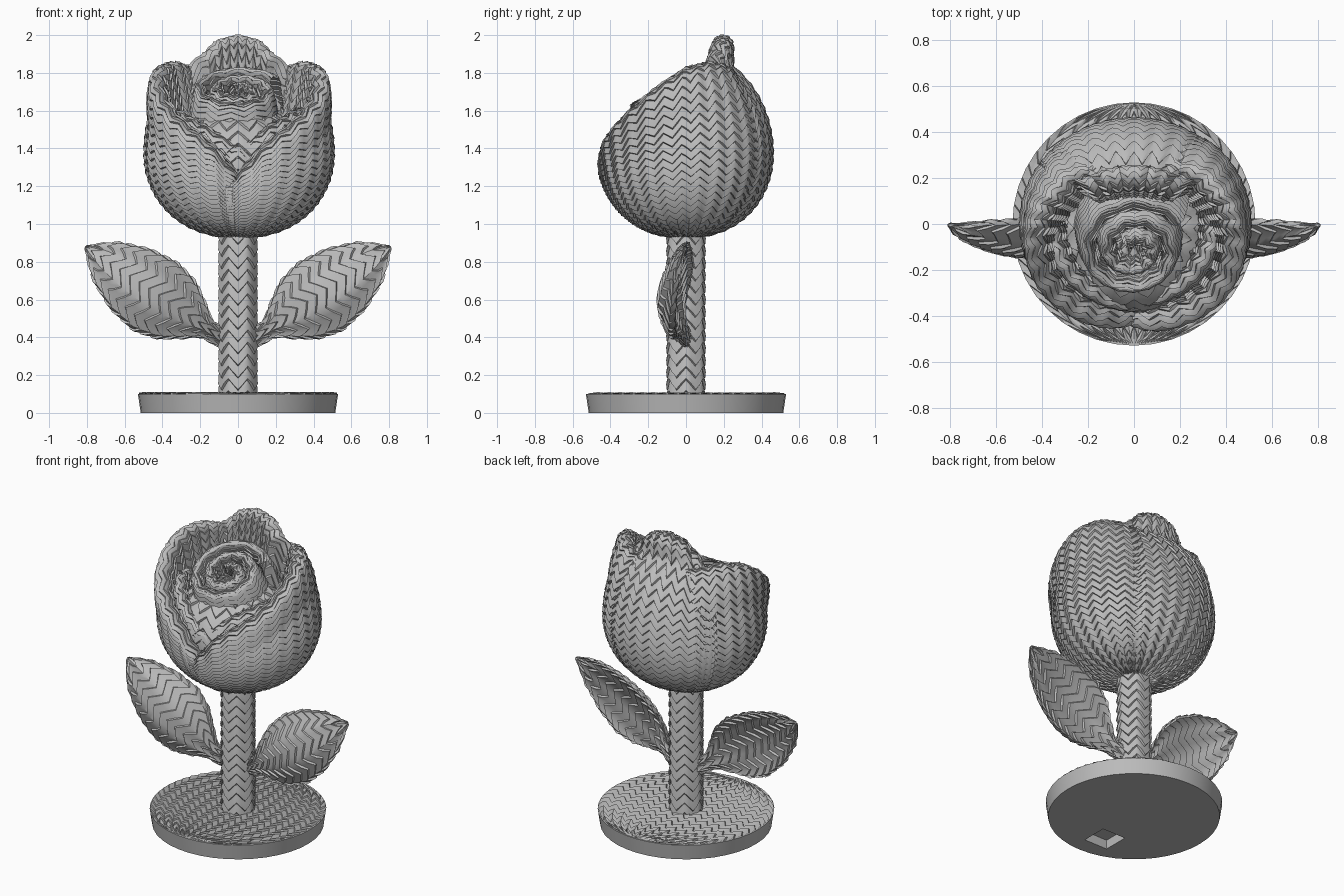
import bpy, bmesh
from math import sin, cos, pi, sqrt, radians
from mathutils import Vector

cube = bpy.data.objects.get("Cube")
if cube:
    bpy.data.objects.remove(cube)

yarn = bpy.data.materials.new("grey yarn")
yarn.use_nodes = True
GREY = (0.5, 0.5, 0.5, 1)
yarn.diffuse_color = GREY
yarn.node_tree.nodes["Principled BSDF"].inputs["Base Color"].default_value = GREY


def finish(name, bm, angle=30):
    mesh = bpy.data.meshes.new(name)
    bm.to_mesh(mesh)
    bm.free()
    mesh.materials.append(yarn)
    ob = bpy.data.objects.new(name, mesh)
    bpy.context.collection.objects.link(ob)
    bpy.ops.object.select_all(action='DESELECT')
    ob.select_set(True)
    bpy.context.view_layer.objects.active = ob
    bpy.ops.object.shade_smooth_by_angle(angle=radians(angle))
    return ob


def lerp(points, t):
    """Piecewise linear lookup in (position, value) pairs."""
    if t <= points[0][0]:
        return points[0][1]
    for (a, p), (b, q) in zip(points, points[1:]):
        if t <= b:
            return p + (q - p) * (t - a) / (b - a)
    return points[-1][1]


def knit(name, f, cols, rows, amp=0.014):
    """Grid over f(u, v) whose rows zigzag into V stitches with raised lower edges."""
    bm = bmesh.new()
    grid = []
    e = 0.002
    for j in range(-3, rows * 3 + 4):
        line = []
        for i in range(cols * 4 + 1):
            u = i / (cols * 4)
            side = abs(i % 4 - 2) / 2
            raw = (j // 3 + (0, 0.5, 0.88)[j % 3] + 0.9 * (side - 0.5)) / rows
            v = min(max(raw, 0), 1)
            p = f(u, v)
            du = f(min(u + e, 1), v) - f(max(u - e, 0), v)
            dv = f(u, min(v + e, 1)) - f(u, max(v - e, 0))
            h = amp * (0.6, 0.1, -0.4)[j % 3] * (1 if side == 0.5 else 0.5)
            if raw == v:
                p = p + du.cross(dv).normalized() * h
            line.append(bm.verts.new(p))
        grid.append(line)
    for a, b in zip(grid, grid[1:]):
        for i in range(cols * 4):
            bm.faces.new((a[i], a[i + 1], b[i + 1], b[i]))
    bmesh.ops.remove_doubles(bm, verts=bm.verts, dist=0.0005)
    return finish(name, bm)


# Round base with a square pocket underneath
bm = bmesh.new()
bmesh.ops.create_cone(bm, cap_ends=True, segments=40, radius1=0.515, radius2=0.53, depth=0.1)
bmesh.ops.translate(bm, verts=bm.verts, vec=(0, 0, 0.05))
base = finish("base", bm)
bm = bmesh.new()
bmesh.ops.create_cube(bm, size=1)
bmesh.ops.scale(bm, verts=bm.verts, vec=(0.17, 0.17, 0.12))
bmesh.ops.translate(bm, verts=bm.verts, vec=(-0.04, -0.32, 0))
pocket = finish("pocket_cutter", bm)
cut = base.modifiers.new("pocket", 'BOOLEAN')
cut.operation, cut.object, cut.solver = 'DIFFERENCE', pocket, 'EXACT'
bpy.context.view_layer.objects.active = base
bpy.ops.object.modifier_apply(modifier="pocket")
bpy.data.objects.remove(pocket)


# Knitted mat on top of the base
def mat_top(u, v):
    y = 0.525 * (2 * v - 1)
    return Vector(((2 * u - 1) * sqrt(max(0.525 ** 2 - y * y, 0)), y, 0.103))


knit("base_mat", mat_top, 12, 18, 0.012)

# Stem
knit("stem", lambda u, v: Vector((0.1 * cos(2 * pi * u), 0.1 * sin(2 * pi * u), 0.09 + 0.9 * v)), 6, 14)

# Leaves, bulging towards the front with their edges curled back
WIDTH = [(0, 0.05), (0.12, 0.055), (0.2, 0.11), (0.34, 0.19), (0.5, 0.225),
         (0.68, 0.2), (0.85, 0.13), (0.95, 0.05), (1, 0)]
THICK = [(0, 0.035), (0.15, 0.04), (0.45, 0.05), (0.9, 0.025), (1, 0)]


def leaf(side):
    across = Vector((-0.54 * side, 0.22, 0.81))
    face = Vector((0.1 * side, -0.97, 0.22))

    def f(u, v):
        a = -2 * pi * u * side
        mid = Vector((side * (0.08 + 0.73 * v), -0.1 * sin(pi * v), 0.39 + 0.49 * v))
        w = lerp(WIDTH, v) * cos(a)
        return mid + across * w + face * (lerp(THICK, v) * sin(a) - 1.8 * w * w)
    return f


for label, side in (("left", 1), ("right", -1)):
    knit(label + "_leaf", leaf(side), 8, 14)


# Bud hull: an egg that narrows faster front to back than side to side
def hull(phi, z, off):
    d = z - 1.37
    if d < 0:
        k = max(1 - (d / 0.44) ** 2, 0) ** 0.45
        rx, ry = 0.495 * k, 0.46 * k
    else:
        rx = 0.495 * sqrt(max(1 - (d / 0.65) ** 2, 0.42))
        ry = max(0.46 * sqrt(max(1 - (d / 0.55) ** 2, 0)), 0.25)
    return Vector((max(rx + off, 0) * sin(phi), -max(ry + off, 0) * cos(phi), z))


def petal(start, end, rim, thick, off, flare, depth):
    """Outer wall up to the rim, over a rounded lip, and down the inside."""
    def f(u, v):
        deg = start + (end - start) * u
        fade = min(1, 7 * u, 7 * (1 - u))
        t = thick * sqrt(fade) / 2
        top = lerp(rim, deg) - t
        phi = radians(deg)
        shift = off - 0.03 * (1 - fade)
        curl = flare * fade * sin(phi) ** 2
        if v < 0.66:
            s = (v / 0.66) ** 1.4
            return hull(phi, 0.93 + (top - 0.93) * s, shift + curl * max(0, s * 4 - 3))
        edge = hull(phi, top, shift + curl)
        inward = Vector((-sin(phi), cos(phi), 0))
        if v < 0.82:
            a = pi * (v - 0.66) / 0.16
            return edge + inward * t * (1 - cos(a)) + Vector((0, 0, t * sin(a)))
        s = (v - 0.82) / 0.18
        drop = min(depth, max(0.02, top - 1.2))
        return edge + inward * (2 * t + 0.06 * s) - Vector((0, 0, drop * s))
    return f


def mirrored(rim):
    return [(-a, z) for a, z in reversed(rim)]


# Outer side petals, one lapping over the other in front
SIDE = [(-22, 1.16), (0, 1.27), (18, 1.43), (45, 1.58), (70, 1.74), (90, 1.83), (115, 1.86), (160, 1.8)]
knit("left_outer_petal", petal(-22, 160, SIDE, 0.1, 0.012, 0.07, 0.3), 15, 32)
knit("right_outer_petal", petal(-160, 22, mirrored(SIDE), 0.1, 0, 0.07, 0.3), 15, 32)

# Tall back petal, tucked inside the side petals
BACK = [(105, 1.45), (122, 1.74), (135, 1.87), (155, 1.97), (180, 2.0),
        (205, 1.97), (225, 1.87), (238, 1.74), (255, 1.45)]
knit("back_petal", petal(105, 255, BACK, 0.11, 0, 0, 0.4), 13, 32)

# Inner petals around the heart
INNER = [(-30, 1.28), (0, 1.42), (30, 1.53), (60, 1.6), (110, 1.62)]
knit("left_inner_petal", petal(-30, 110, INNER, 0.07, -0.1, 0, 0.2), 10, 26)
knit("right_inner_petal", petal(-110, 30, mirrored(INNER), 0.07, -0.085, 0, 0.2), 10, 26)


# Filling inside the cup
def core(u, v):
    a, b = 2 * pi * u, pi * (v - 0.5)
    return Vector((0.36 * cos(a) * cos(b), -0.02 + 0.36 * sin(a) * cos(b), 1.33 + 0.31 * sin(b)))


knit("core", core, 16, 14)

# Rolled spiral heart, tilted forward
TILT = radians(27)
WALL = [(0, (0.05, -0.3)), (0.4, (0.03, -0.1)), (0.55, (0.015, -0.025)), (0.65, (0, 0)),
        (0.75, (-0.03, 0)), (0.83, (-0.045, -0.025)), (1, (-0.05, -0.13))]
REACH = [(t, p[0]) for t, p in WALL]
RISE = [(t, p[1]) for t, p in WALL]


def heart(u, v):
    a = 2 * pi * 2.3 * u + 0.6
    r = 0.25 - 0.2 * u
    h = lerp(RISE, v)
    r += lerp(REACH, v)
    x, y = r * cos(a), r * sin(a)
    return Vector((x, -0.12 + y * cos(TILT) - h * sin(TILT), 1.72 + y * sin(TILT) + h * cos(TILT)))


knit("spiral_heart", heart, 22, 16, 0.011)
